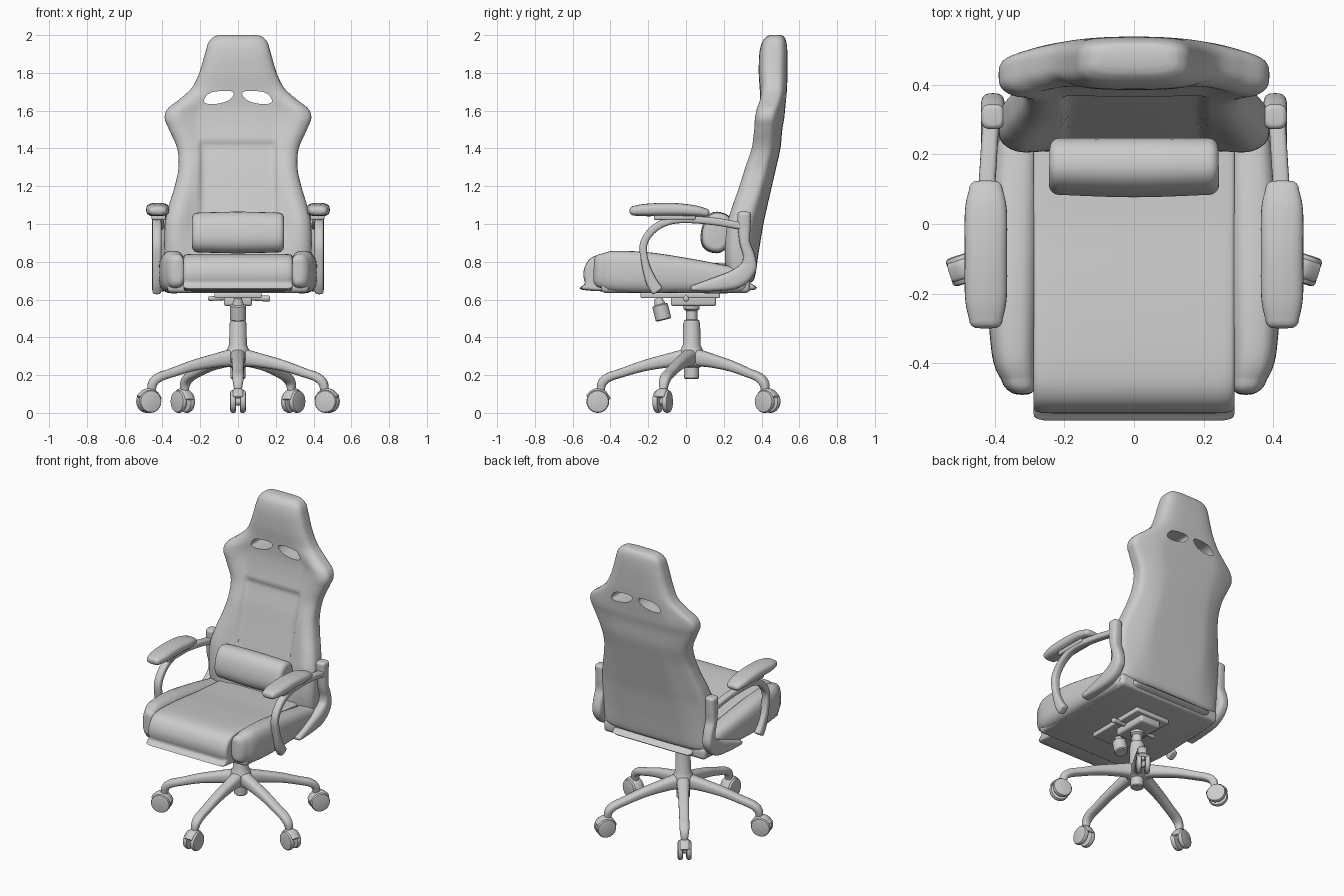
import bpy, bmesh, math
from mathutils import Vector, Matrix

if "Cube" in bpy.data.objects:
    bpy.data.objects.remove(bpy.data.objects["Cube"])


def make(name, verts, faces, mirror=False, angle=40):
    me = bpy.data.meshes.new(name)
    me.from_pydata([tuple(v) for v in verts], [], faces)
    bm = bmesh.new()
    bm.from_mesh(me)
    bmesh.ops.recalc_face_normals(bm, faces=bm.faces)
    bm.to_mesh(me)
    bm.free()
    ob = bpy.data.objects.new(name, me)
    bpy.context.collection.objects.link(ob)
    smooth(ob, angle)
    if mirror:
        ob.modifiers.new("mirror", 'MIRROR')
    return ob


def smooth(ob, angle=40):
    bpy.ops.object.select_all(action='DESELECT')
    ob.select_set(True)
    bpy.context.view_layer.objects.active = ob
    bpy.ops.object.shade_smooth_by_angle(angle=math.radians(angle))


def spline(pts, steps, closed=False):
    """Catmull-Rom through tuples of any length."""
    n, out = len(pts), []
    get = (lambda i: pts[i % n]) if closed else (lambda i: pts[max(0, min(n - 1, i))])
    for i in range(n if closed else n - 1):
        for k in range(steps):
            t = k / steps
            out.append(tuple(
                .5 * (2 * b + (c - a) * t + (2*a - 5*b + 4*c - d) * t*t + (3*b - a - 3*c + d) * t**3)
                for a, b, c, d in zip(get(i - 1), get(i), get(i + 1), get(i + 2))))
    return out if closed else out + [tuple(pts[-1])]


def skin(name, rings, **kw):
    """Join equal rings of points into a capped surface."""
    n = len(rings[0])
    faces = [(i*n + j, i*n + (j+1) % n, (i+1)*n + (j+1) % n, (i+1)*n + j)
             for i in range(len(rings) - 1) for j in range(n)]
    faces += [tuple(range(n)), tuple(range((len(rings)-1)*n, len(rings)*n))]
    return make(name, [v for r in rings for v in r], faces, **kw)


def oval(t, p):
    c, s = math.cos(t), math.sin(t)
    return math.copysign(abs(c)**(2/p), c), math.copysign(abs(s)**(2/p), s)


def sweep(name, pts, side, power=2.5, cap=.01, steps=6, n=28, **kw):
    """Sweep ovals along (x, y, z, half width along side, half height)."""
    pts = spline(pts, steps)
    pos = [Vector(p[:3]) for p in pts]
    side = Vector(side).normalized()
    rows = []
    for i, p in enumerate(pts):
        t = (pos[min(i+1, len(pos)-1)] - pos[max(i-1, 0)]).normalized()
        rows.append((pos[i], t, p[3], p[4]))
    ang = [math.radians(a) for a in (20, 40, 60, 75, 86)]
    def ends(r, s):
        return [(r[0] + r[1]*s*cap*math.sin(a), r[1], r[2] - cap*(1-math.cos(a))*min(1, .9*r[2]/cap),
                 r[3] - cap*(1-math.cos(a))*min(1, .9*r[3]/cap)) for a in ang]
    rows = ends(rows[0], -1)[::-1] + rows + ends(rows[-1], 1)
    rings = []
    for c, t, a, b in rows:
        nrm = t.cross(side).normalized()
        rings.append([c + side*a*u + nrm*b*v
                      for u, v in (oval(2*math.pi*j/n, power) for j in range(n))])
    return skin(name, rings, **kw)


def lathe(name, prof, mat, n=32, **kw):
    return skin(name, [[mat @ Vector((r*math.cos(2*math.pi*j/n), r*math.sin(2*math.pi*j/n), z))
                        for j in range(n)] for r, z in prof], **kw)


def box(name, c, s, bev):
    bm = bmesh.new()
    bmesh.ops.create_cube(bm, size=1, matrix=Matrix.Translation(c) @ Matrix.Diagonal((*s, 1)))
    bmesh.ops.bevel(bm, geom=bm.edges[:], offset=bev, segments=4, profile=.5, affect='EDGES')
    me = bpy.data.meshes.new(name)
    bm.to_mesh(me)
    bm.free()
    ob = bpy.data.objects.new(name, me)
    bpy.context.collection.objects.link(ob)
    smooth(ob)


def step(a, b, x):
    t = max(0, min(1, (x - a) / (b - a)))
    return t*t*(3 - 2*t)


# Backrest: rows of z, half width, front y, back y, side bolster depth
rows = [(.69, .35, .23, .345, 0), (.72, .375, .205, .365, 0), (.85, .388, .215, .385, .03),
        (1.0, .386, .25, .41, .055), (1.1, .365, .275, .432, .05), (1.2, .335, .30, .455, .038),
        (1.3, .315, .325, .478, .03), (1.4, .322, .355, .50, .025), (1.5, .365, .378, .51, .035),
        (1.56, .388, .388, .52, .042), (1.61, .372, .393, .525, .036), (1.66, .31, .393, .53, .015),
        (1.72, .245, .39, .535, 0), (1.8, .205, .385, .537, 0), (1.9, .175, .388, .537, 0),
        (1.96, .157, .402, .532, 0), (1.99, .13, .425, .52, 0), (2.0, .10, .447, .503, 0)]
rings = []
for z, w, yf, yb, bol in spline(rows, 7):
    ring = []
    for j in range(128):
        u, v = oval(2*math.pi*(j + .5)/128, 3.4)
        x, front = w*u, (1 - v)/2
        y = (yf + yb)/2 + (yb - yf)/2*v
        y -= bol*step(.5, .9, abs(u))*(.35 + .65*front)
        y += .014*front*(1 - step(.19, .21, abs(x)))*(1 - step(1.42, 1.44, z))
        ring.append((x, y, z))
    rings.append(ring)
back = skin("backrest", rings)

# Two slots through the backrest
slot = spline([(.022, 1.688), (.05, 1.705), (.135, 1.698), (.172, 1.672), (.176, 1.642),
               (.125, 1.635), (.055, 1.652)], 5, True)
for s in (-1, 1):
    cut = skin("slot_cutter", [[(s*x, y, z) for x, z in slot] for y in (.2, .7)])
    cut.hide_render = True
    m = back.modifiers.new("slot", 'BOOLEAN')
    m.operation, m.object, m.solver = 'DIFFERENCE', cut, 'EXACT'
    bpy.context.view_layer.objects.active = back
    bpy.ops.object.modifier_apply(modifier=m.name)
    bpy.data.objects.remove(cut)
smooth(back)

# Lumbar pillow
sweep("lumbar_pillow", [(-.215, .165, .955, .105, .078), (0, .162, .955, .11, .082),
                        (.215, .165, .955, .105, .078)], (0, .22, .97), cap=.028, power=2.4)

# Seat: centre cushion from a side profile, side bolsters, underside pan
prof = spline([(-.49, .645), (-.535, .69), (-.54, .76), (-.50, .822), (-.41, .842), (-.2, .828), (0, .805),
               (.2, .79), (.30, .775), (.33, .70), (.31, .645)], 5, True)
ends = [(.288, .06), (.286, .035), (.278, .016), (.262, .004), (.235, 0)]
skin("seat_cushion", [[(x, y + (-.1 - y)*k*.7, z + (.74 - z)*k*2.2) for y, z in prof]
                      for x, k in [(-a, k) for a, k in ends] + ends[::-1]], angle=60)
sweep("seat_bolster", [(.33, -.45, .752, .05, .09), (.343, -.38, .75, .064, .108),
                       (.347, -.2, .742, .073, .108), (.343, 0, .728, .07, .092),
                       (.338, .15, .712, .065, .08), (.33, .29, .70, .06, .065)],
      (1, 0, 0), cap=.04, power=2.8, mirror=True)
box("seat_pan", (0, -.055, .675), (.75, .79, .08), .025)

# Armrests: pad, curved arm, pad bracket, rear hinge bracket
sweep("armrest_pad", [(.425, -.275, 1.07, .048, .026), (.425, -.21, 1.074, .06, .033),
                      (.425, -.08, 1.077, .061, .035), (.425, .04, 1.07, .06, .03),
                      (.425, .10, 1.06, .048, .023)], (1, 0, 0), cap=.024, power=2.7, mirror=True)
arm = [(.31, .985), (.16, 1.012), (0, 1.025), (-.1, 1.012), (-.18, .965), (-.225, .89),
       (-.215, .79), (-.185, .70), (-.155, .65)]
sweep("armrest_arm", [(.43 - .02*step(0, .3, y), y, z, .024, .02 + .012*step(.8, .65, z))
                      for y, z in arm], (1, 0, 0), power=3.2, mirror=True)
box("arm_pad_mount_right", (.42, -.06, 1.037), (.075, .22, .03), .008)
box("arm_pad_mount_left", (-.42, -.06, 1.037), (.075, .22, .03), .008)
hinge = [(.308, 1.05, .036), (.308, .98, .034), (.312, .90, .028), (.333, .83, .032),
         (.328, .765, .045), (.265, .71, .05), (.15, .68, .036), (.04, .66, .016)]
sweep("hinge_bracket", [(.405, y, z, .034, b) for y, z, b in hinge], (1, 0, 0),
      power=3, mirror=True, cap=.015)

# Tilt mechanism, tension knob and lever rod
box("mechanism_plate", (0, -.03, .622), (.25, .42, .03), .008)
box("mechanism_body", (0, .04, .595), (.15, .24, .06), .015)
tilt = Matrix.Translation((0, -.13, .54)) @ Matrix.Rotation(math.radians(14), 4, 'X')
lathe("tension_knob", [(.036, -.05), (.042, -.044), (.042, .03), (.03, .036), (.02, .07)], tilt)
sweep("lever_rod", [(-.15, .0, .605, .012, .012), (0, .0, .61, .012, .012), (.16, .0, .605, .016, .016)],
      (0, 1, 0), power=2)

# Gas column and hub
centre = Matrix.Translation((0, .03, 0))
lathe("gas_column", [(.034, .18), (.04, .186), (.04, .24), (.062, .25), (.066, .31), (.056, .34), (.047, .36),
                     (.045, .47), (.04, .49), (.03, .495), (.03, .54), (.042, .55), (.042, .6)], centre)

# Five legs with twin-wheel casters
leg = [(.03, .292, .042, .048), (.11, .28, .036, .038), (.25, .25, .032, .029), (.37, .212, .03, .024),
       (.44, .188, .03, .024), (.475, .155, .026, .024), (.482, .10, .016, .02)]
for i in range(5):
    a = math.radians(-90 + 72*i)
    d, side = Vector((math.cos(a), math.sin(a), 0)), Vector((-math.sin(a), math.cos(a), 0))
    o = Vector((0, .03, 0))
    sweep(f"base_leg_{i}", [(*(o + d*r + Vector((0, 0, z))), w, h) for r, z, w, h in leg],
          side, power=2.6, cap=.008)
    hub = o + d*.497 + Vector((0, 0, .06))
    turn = side.to_track_quat('Z', 'Y').to_matrix().to_4x4()
    for k in (-1, 1):
        lathe(f"caster_wheel_{i}_{k}", [(.045, -.016), (.056, -.013), (.06, -.005), (.06, .005),
                                        (.056, .013), (.045, .016)],
              Matrix.Translation(hub + side*k*.026) @ turn, n=28)
    lathe(f"caster_axle_{i}", [(.02, -.03), (.02, .03)], Matrix.Translation(hub) @ turn, n=16)
    hood = [math.radians(t) for t in (30, 75, 120, 165)]
    sweep(f"caster_hood_{i}", [(*(hub + d*.06*math.cos(t) + Vector((0, 0, .06*math.sin(t)))), .028, .01)
                               for t in hood], side, cap=.006, n=16)
